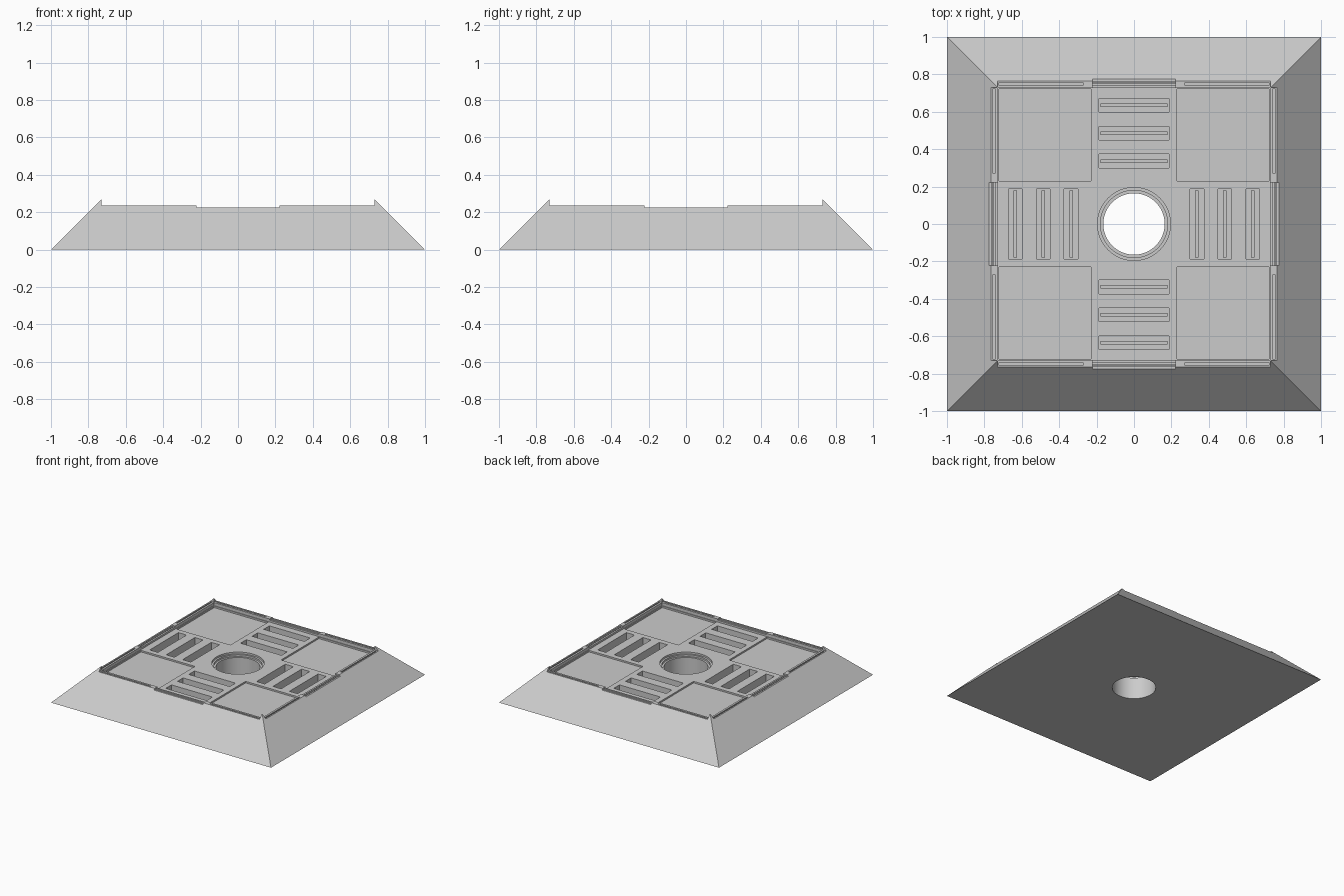
import bpy, bmesh, math
from mathutils import Matrix

if "Cube" in bpy.data.objects:
    bpy.data.objects.remove(bpy.data.objects["Cube"], do_unlink=True)

grey = bpy.data.materials.new("plain grey")
grey.use_nodes = True
tone = (0.6, 0.6, 0.6, 1)
grey.diffuse_color = tone
grey.node_tree.nodes["Principled BSDF"].inputs["Base Color"].default_value = tone


def make(name, bm):
    mesh = bpy.data.meshes.new(name)
    bm.to_mesh(mesh)
    bm.free()
    mesh.materials.append(grey)
    ob = bpy.data.objects.new(name, mesh)
    bpy.context.collection.objects.link(ob)
    return ob


# Sloped base block, a square pyramid cut off at the corner tips
TIP = 0.27
bm = bmesh.new()
bmesh.ops.create_cube(bm, size=2, matrix=Matrix.Translation((0, 0, 1)))
for v in bm.verts:
    if v.co.z > 1:
        v.co = (v.co.x * (1 - TIP), v.co.y * (1 - TIP), TIP)
base = make("sloped_base", bm)


def cut(bm):
    """Subtract a closed shape from the base and drop the cutter."""
    cutter = make("cutter", bm)
    cutter.hide_render = True
    mod = base.modifiers.new("cut", "BOOLEAN")
    mod.operation, mod.solver, mod.object = "DIFFERENCE", "EXACT", cutter
    bpy.context.view_layer.update()
    graph = bpy.context.evaluated_depsgraph_get()
    result = bpy.data.meshes.new_from_object(base.evaluated_get(graph))
    base.modifiers.clear()
    base.data = result
    bpy.data.objects.remove(cutter, do_unlink=True)


def cut_box(x0, x1, y0, y1, floor, turn=0):
    """Cut everything above the floor inside a rectangle, turned about z."""
    top = 0.5
    bm = bmesh.new()
    bmesh.ops.create_cube(bm, size=1)
    place = (Matrix.Rotation(turn * math.pi / 2, 4, "Z")
             @ Matrix.Translation(((x0 + x1) / 2, (y0 + y1) / 2, (floor + top) / 2))
             @ Matrix.Diagonal((x1 - x0, y1 - y0, top - floor, 1)))
    bmesh.ops.transform(bm, matrix=place, verts=bm.verts)
    cut(bm)


def cut_round(radius, floor):
    bm = bmesh.new()
    bmesh.ops.create_cone(bm, cap_ends=True, segments=64, radius1=radius, radius2=radius,
                          depth=1, matrix=Matrix.Translation((0, 0, floor + 0.5)))
    cut(bm)


# Rim level, leaving only the four corner tips standing
for turn in range(2):
    cut_box(-0.73, 0.73, -1.1, 1.1, 0.235, turn)

# Shallow tray inside the rim
cut_box(-0.728, 0.728, -0.728, 0.728, 0.21)

for turn in range(4):
    # Sunken corner panel
    cut_box(0.23, 0.722, 0.23, 0.722, 0.197, turn)
    # Lower middle part of the rim with two fine grooves
    cut_box(-0.222, 0.222, 0.72, 0.9, 0.225, turn)
    for y in (0.742, 0.757):
        cut_box(-0.222, 0.222, y, y + 0.006, 0.215, turn)
    # Slim grooves along the outer rim
    for x in (-0.725, 0.27):
        cut_box(x, x + 0.455, 0.744, 0.754, 0.225, turn)
    # Three slots in each arm, each with a narrow centre slit
    for y in (0.336, 0.485, 0.635):
        cut_box(-0.186, 0.186, y - 0.037, y + 0.037, 0.13, turn)
        cut_box(-0.18, 0.18, y - 0.006, y + 0.006, 0.115, turn)

# Stepped round hole through the centre
for radius, floor in ((0.195, 0.195), (0.18, 0.18), (0.164, -0.2)):
    cut_round(radius, floor)

bpy.ops.object.select_all(action="DESELECT")
base.select_set(True)
bpy.context.view_layer.objects.active = base
bpy.ops.object.shade_smooth_by_angle(angle=math.radians(25))
